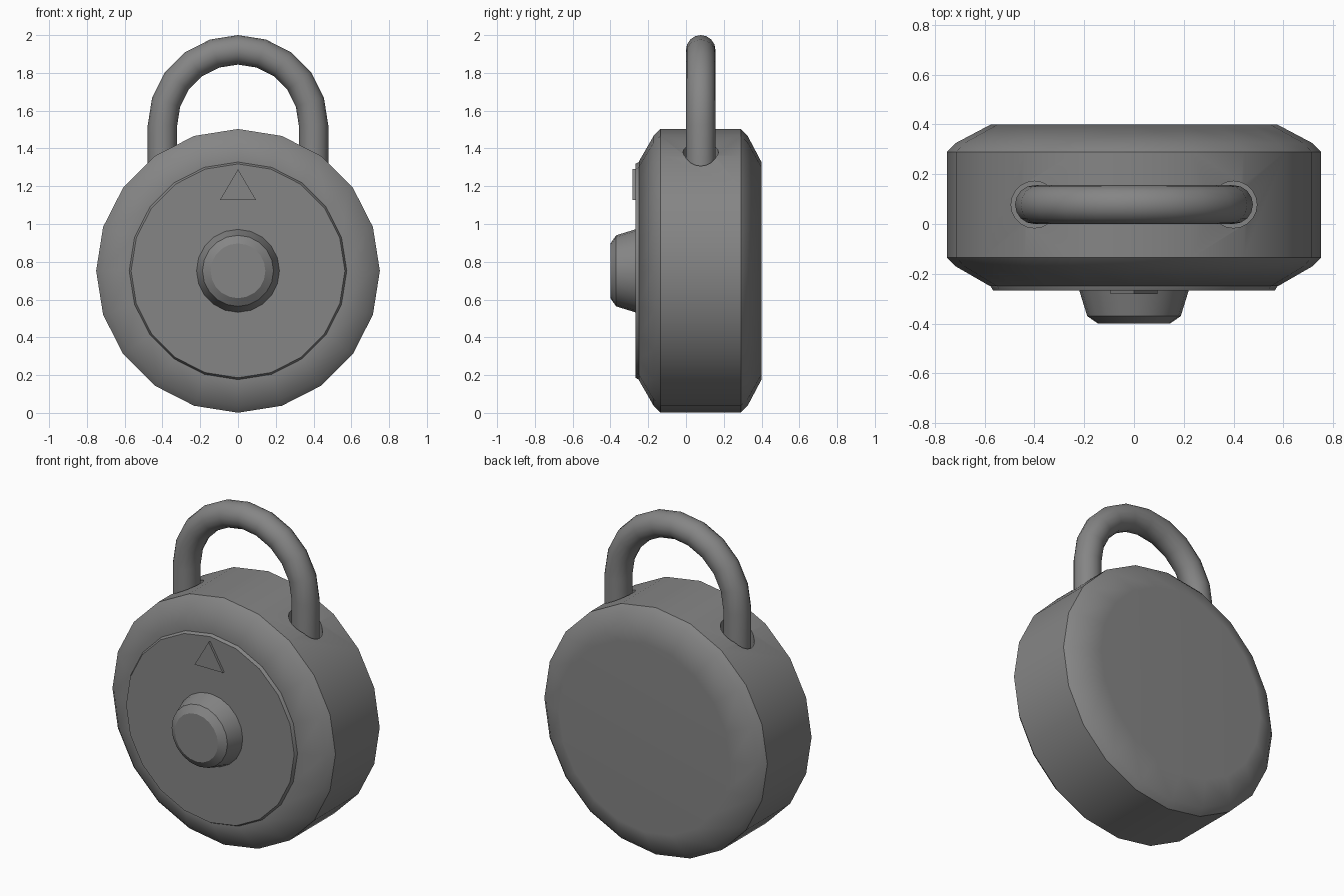
import bpy, bmesh
from math import sin, cos, pi, radians
from mathutils import Vector

if "Cube" in bpy.data.objects:
    bpy.data.objects.remove(bpy.data.objects["Cube"])

CZ = 0.752          # height of the lock body's axis
SIDES = 20

# Dark grey metal
metal = bpy.data.materials.new("dark_metal")
metal.diffuse_color = (0.235, 0.235, 0.235, 1)
metal.use_nodes = True
metal.node_tree.nodes["Principled BSDF"].inputs["Base Color"].default_value = metal.diffuse_color


def finish(name, bm, angle=35):
    bmesh.ops.recalc_face_normals(bm, faces=bm.faces)
    me = bpy.data.meshes.new(name)
    bm.to_mesh(me)
    bm.free()
    me.materials.append(metal)
    ob = bpy.data.objects.new(name, me)
    bpy.context.collection.objects.link(ob)
    if angle:
        smooth(ob, angle)
    return ob


def smooth(ob, angle):
    bpy.ops.object.select_all(action='DESELECT')
    ob.select_set(True)
    bpy.context.view_layer.objects.active = ob
    bpy.ops.object.shade_smooth_by_angle(angle=radians(angle))


def skin(name, rings, angle=35):
    """Bridge a list of point rings and cap both ends."""
    bm = bmesh.new()
    vr = [[bm.verts.new(p) for p in ring] for ring in rings]
    n = len(vr[0])
    for a, b in zip(vr, vr[1:]):
        for i in range(n):
            j = (i + 1) % n
            bm.faces.new((a[i], a[j], b[j], b[i]))
    bm.faces.new(vr[0])
    bm.faces.new(vr[-1])
    return finish(name, bm, angle)


def lathe(name, profile, n=SIDES, angle=35):
    """Revolve (radius, y) points around the lock's front-back axis."""
    rings = [[(r * cos(2 * pi * i / n), y, CZ + r * sin(2 * pi * i / n))
              for i in range(n)] for r, y in profile]
    return skin(name, rings, angle)


# Body with two-step chamfers
body = lathe("body", [(0.578, -0.25), (0.715, -0.171), (0.751, -0.135),
                      (0.751, 0.29), (0.715, 0.326), (0.575, 0.40)], angle=0)

# Shackle holes
for s in (-1, 1):
    bpy.ops.mesh.primitive_cylinder_add(vertices=20, radius=0.094, depth=0.5,
                                        location=(0.4 * s, 0.078, 1.45))
    cutter = bpy.context.object
    cutter.name = "hole_cutter"
    cutter.hide_render = True
    cutter.data.materials.append(metal)
    mod = body.modifiers.new("hole", 'BOOLEAN')
    mod.operation = 'DIFFERENCE'
    mod.solver = 'EXACT'
    mod.object = cutter
    bpy.context.view_layer.objects.active = body
    bpy.ops.object.modifier_apply(modifier=mod.name)
    bpy.data.objects.remove(cutter)
smooth(body, 35)
# Keep the large back face shading flat
flat = body.modifiers.new("weighted_normals", 'WEIGHTED_NORMAL')
flat.keep_sharp = True

# Dial plate and knob
lathe("dial", [(0.578, -0.24), (0.576, -0.25), (0.566, -0.268)])
lathe("knob", [(0.222, -0.26), (0.188, -0.37), (0.145, -0.40)])

# Raised triangular pointer
tri = [(-0.095, 1.128), (0.095, 1.128), (0, 1.29)]
skin("pointer", [[(x, y, z) for x, z in tri] for y in (-0.26, -0.282)], angle=0)

# Shackle: straight legs joined by a half circle
R, r, top = 0.4, 0.078, 1.522
path = [(Vector((R, 0.078, 1.19)), 0)]
path += [(Vector((R * cos(a), 0.078, top + R * sin(a))), a)
         for a in (pi * i / 10 for i in range(11))]
path.append((Vector((-R, 0.078, 1.19)), pi))
rings = []
for c, a in path:
    out = Vector((cos(a), 0, sin(a)))
    rings.append([c + r * (cos(t) * out + sin(t) * Vector((0, 1, 0)))
                  for t in (2 * pi * k / 16 for k in range(16))])
skin("shackle", rings)
